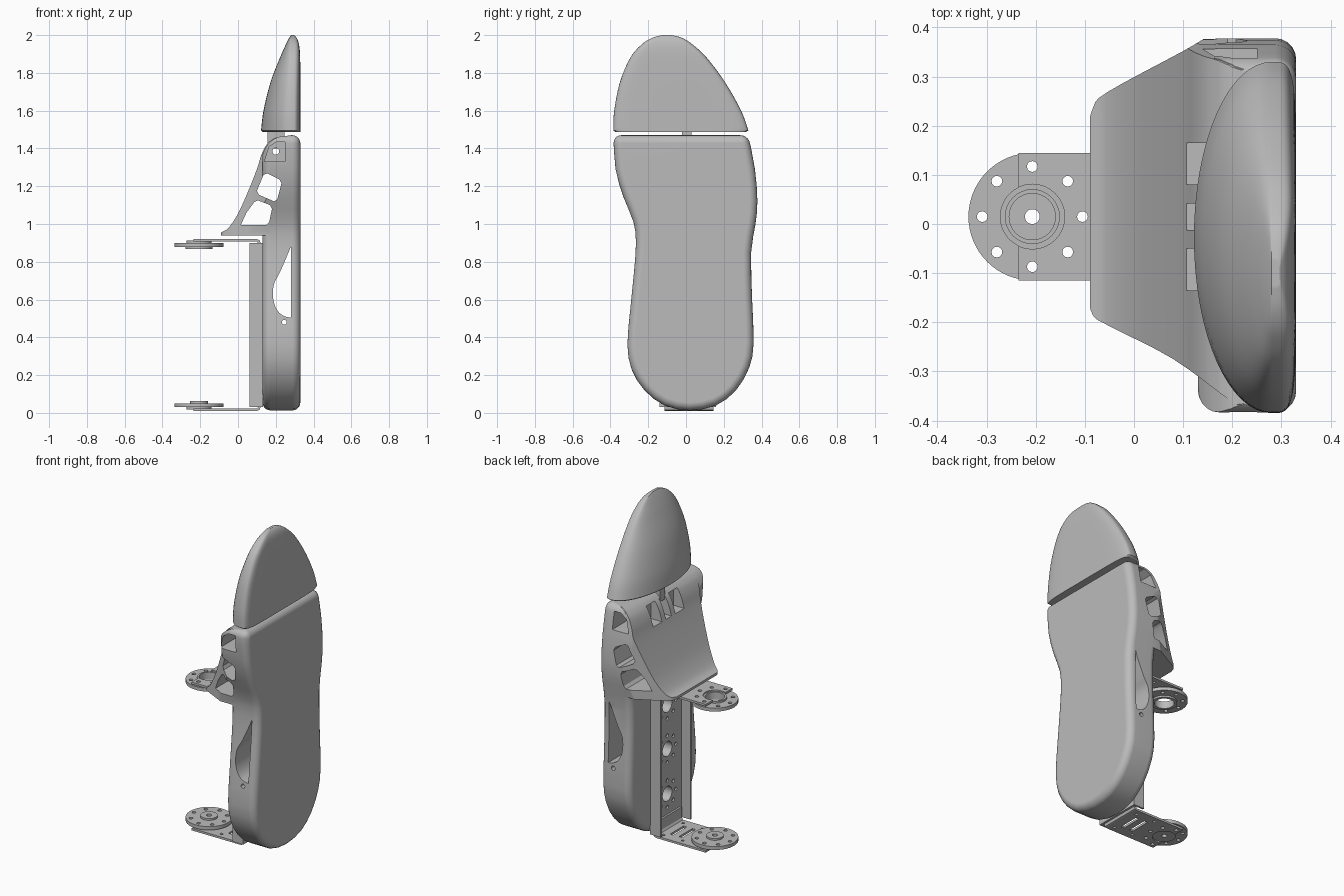
import bpy, bmesh, math
from mathutils import Vector

if "Cube" in bpy.data.objects:
    bpy.data.objects.remove(bpy.data.objects["Cube"], do_unlink=True)

grey = bpy.data.materials.new("plain_grey")
grey.use_nodes = True
colour = (0.5, 0.5, 0.5, 1)
grey.diffuse_color = colour
grey.node_tree.nodes["Principled BSDF"].inputs["Base Color"].default_value = colour
parts = []


def smooth_path(pts, n):
    """Catmull-Rom curve through an open list of points."""
    p = [Vector(q) for q in pts]
    p = [p[0]] + p + [p[-1]]
    out = []
    for a, b, c, d in zip(p, p[1:], p[2:], p[3:]):
        for i in range(n):
            t = i / n
            out.append(0.5 * (2 * b + (c - a) * t + (2 * a - 5 * b + 4 * c - d) * t * t
                              + (3 * b - a - 3 * c + d) * t ** 3))
    return [tuple(q) for q in out + [p[-1]]]


def circle(cx, cy, r, n=32):
    return [(cx + r * math.cos(math.tau * i / n), cy + r * math.sin(math.tau * i / n)) for i in range(n)]


def ring(cx, cy, radius, r):
    """Eight small circles around a centre."""
    return [circle(x, y, r, 12) for x, y in circle(cx, cy, radius, 8)]


def rect(x0, x1, y0, y1):
    return [(x0, y0), (x1, y0), (x1, y1), (x0, y1)]


def add_object(name, bm):
    bmesh.ops.recalc_face_normals(bm, faces=bm.faces[:])
    mesh = bpy.data.meshes.new(name)
    bm.to_mesh(mesh)
    bm.free()
    obj = bpy.data.objects.new(name, mesh)
    bpy.context.scene.collection.objects.link(obj)
    return obj


def prism(name, polys, axis, lo, hi, bevel=0):
    """Extrude flat outlines along one axis."""
    place = {"x": lambda p, a: (a, p[0], p[1]),
             "y": lambda p, a: (p[0], a, p[1]),
             "z": lambda p, a: (p[0], p[1], a)}[axis]
    bm = bmesh.new()
    for poly in polys:
        low = [bm.verts.new(place(p, lo)) for p in poly]
        top = [bm.verts.new(place(p, hi)) for p in poly]
        bm.faces.new(low)
        bm.faces.new(top)
        for i in range(len(poly)):
            bm.faces.new((low[i - 1], low[i], top[i], top[i - 1]))
    bmesh.ops.recalc_face_normals(bm, faces=bm.faces[:])
    if bevel:
        edges = [e for e in bm.edges if e.calc_face_angle(0) > 0.9]
        bmesh.ops.bevel(bm, geom=edges, offset=bevel, segments=5, profile=0.5,
                        affect="EDGES", clamp_overlap=False)
    return add_object(name, bm)


def combine(obj, other, operation="DIFFERENCE"):
    """Apply a boolean and discard the second object."""
    mod = obj.modifiers.new("boolean", "BOOLEAN")
    mod.object, mod.operation, mod.solver = other, operation, "EXACT"
    graph = bpy.context.evaluated_depsgraph_get()
    mesh = bpy.data.meshes.new_from_object(obj.evaluated_get(graph))
    obj.modifiers.clear()
    obj.data = mesh
    bpy.data.objects.remove(other, do_unlink=True)


# Sole outline (y, z), from one top corner round the heel to the other
outline = smooth_path([
    (-.385, 1.47), (-.373, 1.29), (-.33, 1.14), (-.278, 1.01), (-.265, .9), (-.275, .75),
    (-.295, .55), (-.31, .36), (-.288, .23), (-.22, .12), (-.115, .04), (.02, .013),
    (.16, .04), (.265, .12), (.335, .24), (.358, .37), (.35, .6), (.345, .85),
    (.368, 1.0), (.378, 1.12), (.365, 1.29), (.33, 1.47)], 2)

# Instep curve (x, z), from the ankle up to the toe joint
instep = smooth_path([(-.09, .955), (-.05, .98), (0, 1.055), (.05, 1.165), (.1, 1.29),
                      (.125, 1.37), (.155, 1.425), (.2, 1.457), (.27, 1.469)], 4)

foot = prism("foot_body", [outline], "x", .13, .33, .042)
inside = [(x + .006, z) for x, z in instep[1:]]
combine(foot, prism("heel_limit", [inside + [(.33, 1.48), (.5, 1.6), (.5, -.2), (.1, -.2), (.1, 1.2)]],
                    "y", -1, 1), "INTERSECT")

upper = prism("upper", [[(y * .995, z) for y, z in outline]], "x", -.3, .28, .042)
combine(upper, prism("upper_limit", [instep + [(.5, 1.48), (.5, .94), (-.09, .94)]], "y", -1, 1), "INTERSECT")
# Plan outline narrows the instep towards the ankle
plan = (smooth_path([(.5, -.5), (.25, -.385), (.2, -.362), (.08, -.275), (-.05, -.208), (-.084, -.185), (-.095, -.14)], 4)
        + smooth_path([(-.095, .19), (-.084, .235), (-.055, .268), (.1, .352), (.16, .386), (.25, .42), (.5, .5)], 4))
combine(upper, prism("plan_limit", [plan], "z", -1, 3), "INTERSECT")
combine(foot, upper, "UNION")

# Side windows, heel window and pin holes running right through
combine(foot, prism("windows", [
    [(.015, .995), (.15, .995), (.165, 1.01), (.18, 1.08), (.17, 1.1), (.105, 1.125), (.085, 1.115), (.045, 1.06)],
    [(.1, 1.175), (.11, 1.155), (.19, 1.12), (.208, 1.13), (.23, 1.215), (.22, 1.235), (.155, 1.268), (.135, 1.26)],
    smooth_path([(.28, .88), (.225, .75), (.19, .68), (.187, .6), (.21, .54), (.245, .512), (.28, .505)], 4),
    circle(.245, .48, .013, 16), circle(.2, 1.385, .018, 16)], "y", -1, 1))

# Blind pockets beside the toe joint
pocket = [(.14, 1.33), (.25, 1.33), (.25, 1.435), (.205, 1.435), (.165, 1.41)]
for lo, hi in ((-.6, -.22), (.2, .6)):
    combine(foot, prism("pocket", [pocket], "y", lo, hi))

# Hinge slots across the top of the instep
for lo, hi in ((-.135, -.05), (-.012, .042), (.08, .165)):
    combine(foot, prism("slot", [rect(.0, .18, 1.31, 1.425)], "y", lo, hi))
web_centres = (.225, .5, .77)
combine(foot, prism("web_pockets", [circle(.01, z, .045) for z in web_centres], "x", .1, .18))
parts.append(foot)
parts.append(prism("hinge_tab", [rect(.155, .245, 1.4, 1.53)], "y", -.02, .03))

# Toe cap: stacked sections with a domed back and a flat front
rows = smooth_path([(1.495, -.385, .33, .122), (1.6, -.38, .292, .135), (1.75, -.35, .207, .172),
                    (1.88, -.295, .11, .222), (1.95, -.235, .035, .253), (1.985, -.18, -.02, .271),
                    (2.0, -.125, -.075, .28)], 5)
first = rows[0]
rows.insert(0, (1.487, first[1] + .012, first[2] - .012, first[3] + .01))
bm = bmesh.new()
loops = []
for z, y0, y1, back in rows:
    centre, half = (y0 + y1) / 2, (y1 - y0) / 2
    tip = math.sqrt(max(0, 1 - ((z - 1.49) / .515) ** 12))
    loop = []
    for i in range(64):
        a = math.tau * i / 64
        c, s = math.cos(a), math.sin(a)
        if s < 0:
            u, x = c, .28 + (.28 - back) * s
        else:
            u = math.copysign(abs(c) ** .3, c)
            x = .28 + .05 * tip * s ** .5
        loop.append(bm.verts.new((x, centre + half * u, z)))
    loops.append(loop)
for a, b in zip(loops, loops[1:]):
    for i in range(64):
        bm.faces.new((a[i - 1], a[i], b[i], b[i - 1]))
bm.faces.new(loops[0])
bm.faces.new(loops[-1])
parts.append(add_object("toe_cap", bm))

# Mounting channel with hole pattern along the back of the heel
channel = prism("mounting_channel", [[
    (.06, -.14), (.133, -.14), (.133, .16), (.06, .16), (.06, .148), (.12, .148), (.12, -.128), (.06, -.128)]],
    "z", .03, .9)
holes = [circle(.01, z, .045) for z in web_centres]
for z in web_centres:
    holes += ring(.01, z, .082, .011)
combine(channel, prism("web_holes", holes, "x", .1, .2))
parts.append(channel)

# Ankle brackets and joint discs, the lower pair mirrored from the upper
cx, cy = -.207, .015
angle_profile = [(-.235, .92), (.1, .92), (.114, .914), (.12, .9), (.12, .83), (.108, .83),
                 (.108, .895), (.1, .907), (-.235, .907)]
for level, bore, boss in (("upper", .055, .072), ("lower", .015, .048)):
    def flip(z):
        return z if level == "upper" else .93 - z
    bracket = prism(level + "_bracket", [[(x, flip(z)) for x, z in angle_profile]], "y", -.115, .145)
    cuts = [circle(cx, cy, .066)] + ring(cx, cy, .102, .011)
    cuts += [rect(x, x + .022, -.05, .08) for x in (-.03, .03)]
    cuts += [circle(x, y, .009, 12) for x in (-.055, .075) for y in (-.08, .11)]
    combine(bracket, prism("bracket_holes", cuts, "z", flip(.89), flip(.96)))
    parts.append(bracket)
    for part, r, z0, z1 in (("disc", .13, .879, .9), ("boss", boss, .868, .8795), ("collar", .066, .8995, .912)):
        disc = prism(level + "_" + part, [circle(cx, cy, r, 64)], "z", flip(z0), flip(z1))
        cuts = [circle(cx, cy, bore)] + (ring(cx, cy, .102, .011) if part == "disc" else [])
        combine(disc, prism("disc_holes", cuts, "z", -1, 3))
        parts.append(disc)

# Shared finish
for obj in parts:
    obj.data.materials.clear()
    obj.data.materials.append(grey)
    bpy.ops.object.select_all(action="DESELECT")
    obj.select_set(True)
    bpy.context.view_layer.objects.active = obj
    bpy.ops.object.shade_smooth_by_angle(angle=math.radians(32))
    weighted = obj.modifiers.new("weighted_normals", "WEIGHTED_NORMAL")
    weighted.keep_sharp = True
